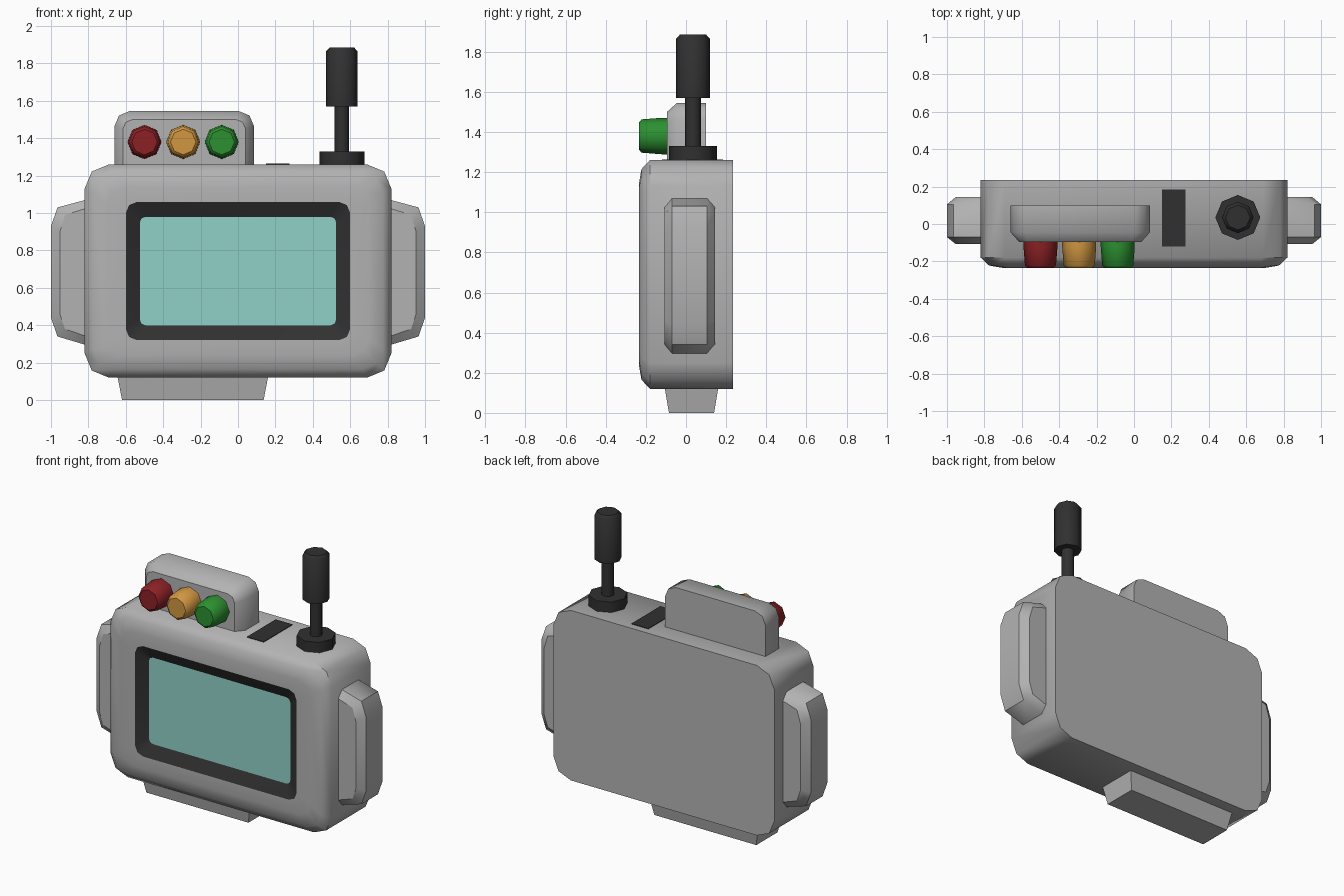
import bpy, bmesh, math

if "Cube" in bpy.data.objects:
    bpy.data.objects.remove(bpy.data.objects["Cube"])


def material(name, rgb):
    m = bpy.data.materials.new(name)
    m.diffuse_color = (*rgb, 1)
    m.use_nodes = True
    m.node_tree.nodes["Principled BSDF"].inputs["Base Color"].default_value = m.diffuse_color
    return m


GREY = material("casing grey", (0.45, 0.45, 0.45))
DARK = material("dark rubber", (0.03, 0.03, 0.03))
SCREEN = material("screen teal", (0.28, 0.64, 0.58))
RED = material("button red", (0.26, 0.015, 0.018))
AMBER = material("button amber", (0.64, 0.31, 0.053))
GREEN = material("button green", (0.025, 0.28, 0.03))


def loft(name, rings, mats, bands=None):
    """Skin matching rings into a closed solid; bands = material index of each band and the end cap."""
    bm = bmesh.new()
    loops = [[bm.verts.new(p) for p in ring] for ring in rings]
    n = len(loops[0])
    bands = bands or [0] * len(rings)
    caps = [bm.faces.new(loops[0]), bm.faces.new(loops[-1])]
    caps[1].material_index = bands[-1]
    for a, b, idx in zip(loops, loops[1:], bands):
        for i in range(n):
            j = (i + 1) % n
            bm.faces.new((a[i], a[j], b[j], b[i])).material_index = idx
    bmesh.ops.recalc_face_normals(bm, faces=bm.faces)
    # crisp edges around the end caps and between colours
    for e in bm.edges:
        f, g = e.link_faces
        if f in caps or g in caps or f.material_index != g.material_index:
            e.smooth = False
    me = bpy.data.meshes.new(name)
    bm.to_mesh(me)
    bm.free()
    for m in mats:
        me.materials.append(m)
    ob = bpy.data.objects.new(name, me)
    bpy.context.collection.objects.link(ob)
    bpy.ops.object.select_all(action='DESELECT')
    ob.select_set(True)
    bpy.context.view_layer.objects.active = ob
    bpy.ops.object.shade_smooth_by_angle(angle=math.radians(50))
    return ob


def rounded(y, x0, x1, z0, z1, r, inset=0):
    """Rounded rectangle facing front, two segments per corner."""
    x0, x1, z0, z1 = x0 + inset, x1 - inset, z0 + inset, z1 - inset
    corners = [(x1 - r, z1 - r), (x0 + r, z1 - r), (x0 + r, z0 + r), (x1 - r, z0 + r)]
    return [(cx + r * math.cos(a), y, cz + r * math.sin(a))
            for k, (cx, cz) in enumerate(corners)
            for a in [math.radians(90 * k + 45 * s) for s in range(3)]]


def octagon(r):
    return [(r * math.cos(i * math.pi / 4), r * math.sin(i * math.pi / 4)) for i in range(8)]


def rect(x0, x1, y0, y1, z):
    return [(x0, y0, z), (x1, y0, z), (x1, y1, z), (x0, y1, z)]


# Main casing with pillowed front, sloped bezel and recessed screen
box = (-0.82, 0.82, 0.12, 1.26)
loft("casing", [
    rounded(0.235, *box, 0.13),
    rounded(-0.18, *box, 0.13),
    rounded(-0.222, *box, 0.11, 0.045),
    rounded(-0.235, *box, 0.09, 0.12),
    rounded(-0.235, -0.6, 0.6, 0.32, 1.06, 0.06),
    rounded(-0.195, -0.525, 0.525, 0.40, 0.98, 0.03),
], [GREY, DARK, SCREEN], [0, 0, 0, 0, 1, 2])

# Side grips
outer = [(0.78, 1.08), (0.965, 1.03), (1.0, 0.93), (1.0, 0.44), (0.965, 0.34), (0.78, 0.285)]
inner = [(0.78, 1.035), (0.925, 0.99), (0.952, 0.90), (0.952, 0.46), (0.925, 0.38), (0.78, 0.33)]
for side, s in (("right", 1), ("left", -1)):
    loft(side + "_grip", [[(s * x, y, z) for x, z in prof] for prof, y in
                          ((inner, 0.145), (outer, 0.105), (outer, -0.07), (inner, -0.108))], [GREY])

# Button housing on top
top = (-0.66, 0.085, 1.05, 1.545)
loft("button_housing", [rounded(0.1, *top, 0.08), rounded(-0.045, *top, 0.08),
                        rounded(-0.095, *top, 0.05, 0.045)], [GREY])

# Three push buttons
for name, x, mat in (("red", -0.5, RED), ("amber", -0.293, AMBER), ("green", -0.087, GREEN)):
    loft(name + "_button", [[(x + u, y, 1.38 + v) for u, v in octagon(r)] for r, y in
                            ((0.091, -0.08), (0.091, -0.12), (0.083, -0.222), (0.068, -0.234))], [mat])

# Joystick: base collar, stem, grip
for name, prof in (("joystick_base", ((0.12, 1.25), (0.12, 1.33))),
                   ("joystick_stem", ((0.039, 1.32), (0.039, 1.58))),
                   ("joystick_grip", ((0.084, 1.57), (0.084, 1.865), (0.066, 1.885)))):
    loft(name, [[(0.555 + u, 0.035 + v, z) for u, v in octagon(r)] for r, z in prof], [DARK])

# Slot plate on the top, and tapered foot underneath
loft("slot", [rect(0.15, 0.275, -0.12, 0.185, z) for z in (1.257, 1.264)], [DARK])
loft("foot", [rect(-0.62, 0.137, -0.085, 0.14, 0), rect(-0.645, 0.162, -0.107, 0.162, 0.13)], [GREY])
